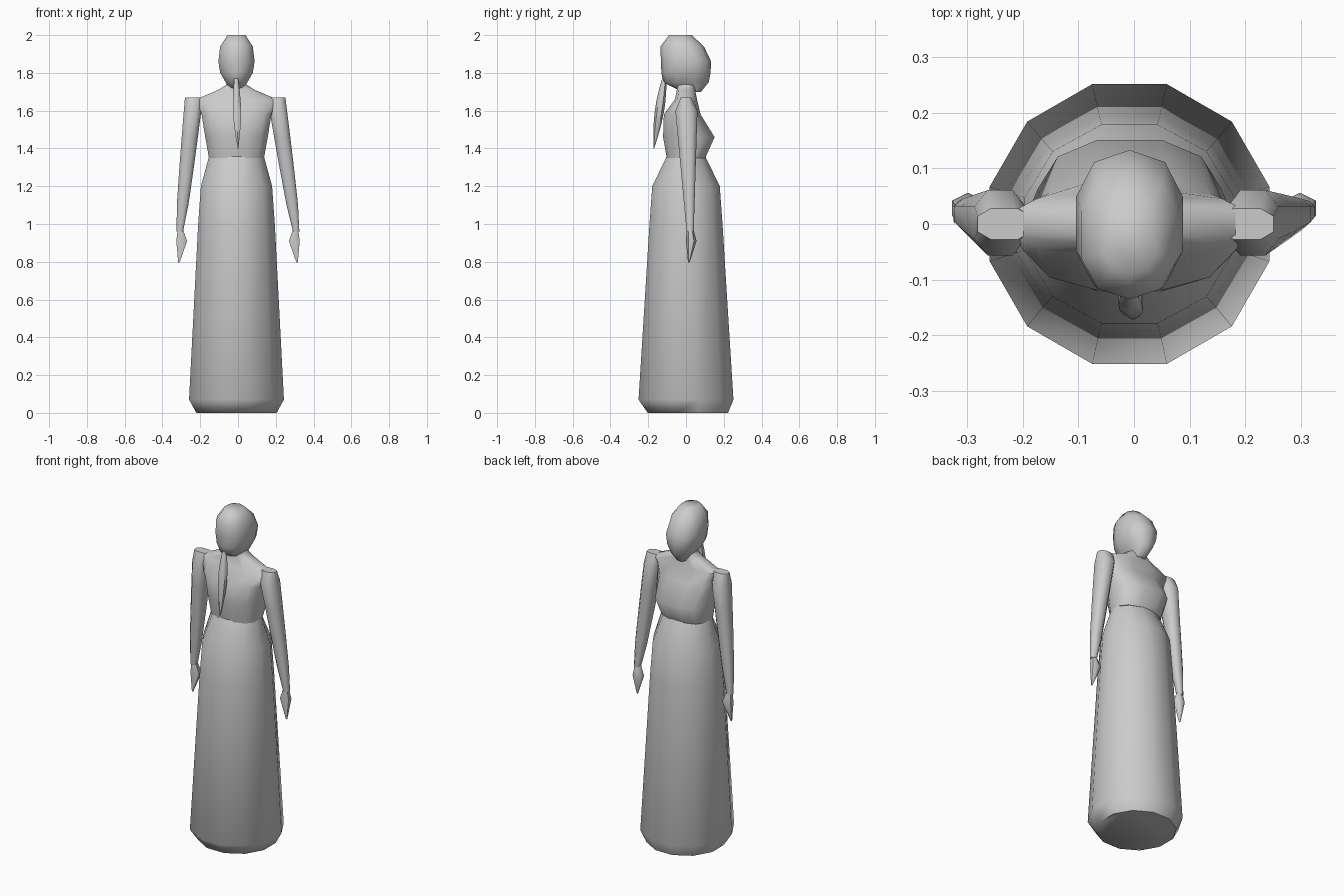
import bpy, bmesh, math

if "Cube" in bpy.data.objects:
    bpy.data.objects.remove(bpy.data.objects["Cube"])

grey = bpy.data.materials.new("plain_grey")
grey.use_nodes = True
color = (.6, .6, .6, 1)
grey.diffuse_color = color
grey.node_tree.nodes["Principled BSDF"].inputs["Base Color"].default_value = color


def power(value, exponent):
    return math.copysign(abs(value) ** exponent, value)


def ring_points(centre, width, depth, sides, roundness):
    """Rounded cross-section; width and depth are half sizes."""
    x, y, z = centre
    for i in range(sides):
        angle = math.tau * (i + .5) / sides
        yield (x + width * power(math.cos(angle), roundness),
               y + depth * power(math.sin(angle), roundness), z)


def loft(name, rings, sides, roundness=1.0):
    """Skin a stack of (centre, width, depth) cross-sections and cap the ends."""
    bm = bmesh.new()
    loops = []
    for centre, width, depth in rings:
        points = ring_points(centre, width, depth, sides, roundness)
        loops.append([bm.verts.new(point) for point in points])
    for low, high in zip(loops, loops[1:]):
        for i in range(sides):
            j = (i + 1) % sides
            bm.faces.new((low[i], low[j], high[j], high[i]))
    bm.faces.new(loops[0])
    bm.faces.new(loops[-1])
    bmesh.ops.recalc_face_normals(bm, faces=bm.faces)
    mesh = bpy.data.meshes.new(name)
    bm.to_mesh(mesh)
    bm.free()
    mesh.materials.append(grey)
    part = bpy.data.objects.new(name, mesh)
    bpy.context.collection.objects.link(part)
    bpy.ops.object.select_all(action="DESELECT")
    part.select_set(True)
    bpy.context.view_layer.objects.active = part
    bpy.ops.object.shade_smooth_by_angle(angle=math.radians(60))


def body_part(name, profile, sides, roundness):
    """Loft a profile of (width, y, depth, z) along the body's midline."""
    midline = -.008
    rings = [((midline, y, z), width, depth) for width, y, depth, z in profile]
    loft(name, rings, sides, roundness)


# Long gown, from hem to waist
body_part("skirt", [
    (.22, .01, .22, 0), (.26, 0, .26, .07), (.21, 0, .2, 1),
    (.195, 0, .185, 1.2), (.15, 0, .105, 1.36)], 12, 1)

# Bodice with bust, sloping shoulders and neck
body_part("bodice", [
    (.15, 0, .105, 1.35), (.17, .015, .14, 1.46), (.19, -.02, .1, 1.58),
    (.22, 0, .06, 1.66), (.1, 0, .05, 1.71), (.05, 0, .05, 1.74),
    (.05, 0, .05, 1.8)], 12, .8)

# Head with chin and face towards the back of the frame
body_part("head", [
    (.03, .03, .05, 1.7), (.06, 0, .12, 1.75), (.09, 0, .13, 1.8),
    (.1, 0, .133, 1.86), (.09, -.02, .115, 1.94),
    (.05, -.03, .06, 2)], 10, .85)

# Hanging plait: swells in the middle and tapers to a tip
plait = []
steps = 6
for step in range(steps + 1):
    t = step / steps
    radius = .025 * math.sin(math.pi * (.15 + .83 * t))
    plait.append(((-.01 * (1 - t), -.115 - .055 * t, 1.77 - .37 * t), radius, radius))
loft("plait", plait, 6)

# Arms swell from wrist to shoulder, hands widen then come to a point
wrist, shoulder = .96, 1.67
for side, label in ((1, "left"), (-1, "right")):
    arm = []
    for t in (0, .2, .5, .7, .9, 1):
        z = wrist + (shoulder - wrist) * t
        x = side * (.308 - .09 * t) - .015 * t
        depth = .02 + .047 * t if t < 1 else .03
        arm.append(((x, .022 * (1 - t), z), .018 + .033 * math.sqrt(t), depth))
    loft(label + "_arm", arm, 8, .8)

    tip = ((side * .313, .015, .795), .004, .004)
    palm = ((side * .298, .028, .91), .033, .028)
    cuff = ((side * .305, .022, wrist + .01), .016, .018)
    loft(label + "_hand", (tip, palm, cuff), 6)
